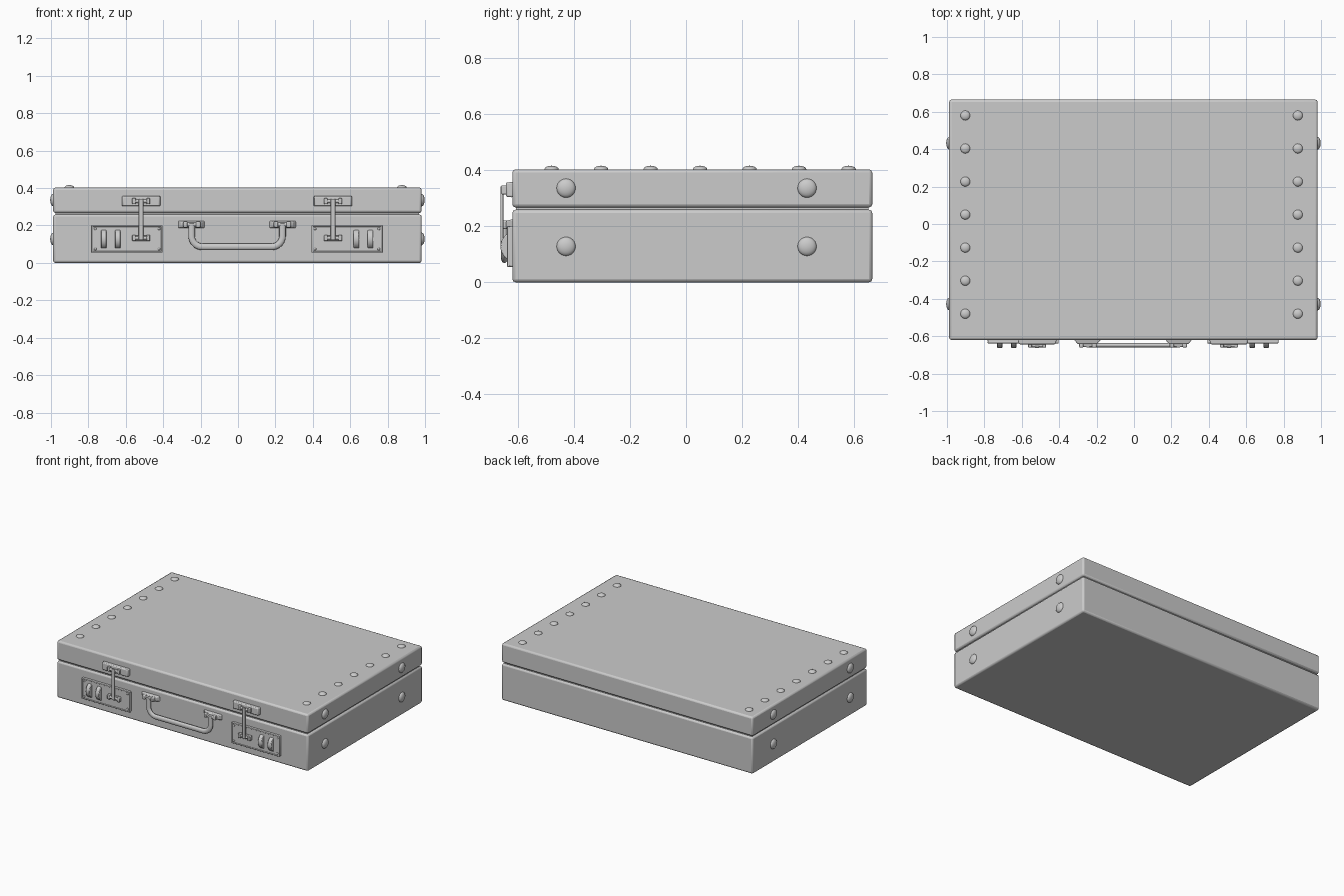
import bpy, bmesh, math
from mathutils import Matrix, Vector

if "Cube" in bpy.data.objects:
    bpy.data.objects.remove(bpy.data.objects["Cube"])

CX = -0.005      # symmetry plane of the fittings
FRONT = -0.62    # front face of the case


def finish(name, bm, bevel=0.0, segs=2):
    me = bpy.data.meshes.new(name)
    bmesh.ops.recalc_face_normals(bm, faces=bm.faces)
    bm.to_mesh(me)
    bm.free()
    ob = bpy.data.objects.new(name, me)
    bpy.context.collection.objects.link(ob)
    if bevel:
        m = ob.modifiers.new("bevel", 'BEVEL')
        m.width, m.segments = bevel, segs
        m.limit_method = 'ANGLE'
    bpy.ops.object.select_all(action='DESELECT')
    ob.select_set(True)
    bpy.context.view_layer.objects.active = ob
    bpy.ops.object.shade_smooth_by_angle(angle=math.radians(35))
    return ob


def box(name, x0, x1, y0, y1, z0, z1, bevel=0.0, taper=0.0):
    bm = bmesh.new()
    bmesh.ops.create_cube(bm, size=1)
    for v in bm.verts:
        t = taper if v.co.y < 0 else 0
        sx, sz = v.co.x * 2, v.co.z * 2
        v.co = ((x0 + x1) / 2 + sx * ((x1 - x0) / 2 - t),
                y0 if v.co.y < 0 else y1,
                (z0 + z1) / 2 + sz * ((z1 - z0) / 2 - t * 0.3))
    return finish(name, bm, bevel)


def cyl(name, centre, r, length, axis, bevel=0.0, n=32):
    bm = bmesh.new()
    rot = Vector((0, 0, 1)).rotation_difference(Vector(axis)).to_matrix().to_4x4()
    bmesh.ops.create_cone(bm, cap_ends=True, segments=n, radius1=r, radius2=r,
                          depth=length, matrix=Matrix.Translation(centre) @ rot)
    return finish(name, bm, bevel)


def dome(name, centre, r, h, axis):
    bm = bmesh.new()
    bmesh.ops.create_uvsphere(bm, u_segments=24, v_segments=12, radius=1)
    bmesh.ops.bisect_plane(bm, geom=bm.verts[:] + bm.edges[:] + bm.faces[:],
                           plane_co=(0, 0, -0.01), plane_no=(0, 0, 1), clear_inner=True)
    rot = Vector((0, 0, 1)).rotation_difference(Vector(axis)).to_matrix().to_4x4()
    bm.transform(Matrix.Translation(centre) @ rot @ Matrix.Diagonal((r, r, h, 1)))
    return finish(name, bm)


# Case shells and the recessed seam between them
box("case_base", -0.988, 0.982, FRONT, 0.665, 0, 0.259, 0.012)
box("case_lid", -0.988, 0.982, FRONT, 0.665, 0.267, 0.403, 0.012)
box("seam_core", -0.975, 0.969, FRONT + 0.013, 0.652, 0.2, 0.32)

# Rivets on the top and the ends
for x in (-0.902, 0.876):
    for i in range(7):
        dome("top_rivet", (x, -0.48 + i * 0.1767, 0.402), 0.026, 0.014, (0, 0, 1))
for s, x in ((-1, -0.987), (1, 0.981)):
    for y in (-0.428, 0.432):
        for z in (0.128, 0.336):
            dome("side_rivet", (x, y, z), 0.034, 0.017, (s, 0, 0))

for s in (-1, 1):
    def X(d):
        return CX + s * d

    def mbox(name, d0, d1, *rest, **kw):
        a, b = sorted((X(d0), X(d1)))
        return box(name, a, b, *rest, **kw)

    # Combination lock plate with raised rim and corner screws
    mbox("lock_plate", 0.398, 0.777, -0.634, FRONT + 0.005, 0.055, 0.201, 0.005)
    for z0, z1 in ((0.055, 0.063), (0.193, 0.201)):
        mbox("lock_rim", 0.398, 0.777, -0.638, -0.628, z0, z1, 0.002)
    for d0, d1 in ((0.398, 0.406), (0.769, 0.777)):
        mbox("lock_rim", d0, d1, -0.638, -0.628, 0.055, 0.201, 0.002)
    for d in (0.417, 0.758):
        for z in (0.074, 0.182):
            dome("lock_screw", (X(d), -0.634, z), 0.007, 0.005, (0, -1, 0))

    # Number wheels
    for d in (0.638, 0.713):
        cyl("number_wheel", (X(d), -0.607, 0.127), 0.055, 0.03, (1, 0, 0), 0.004, 40)

    # Latch: lid plate, hinge barrels and strap
    mbox("latch_plate", 0.408, 0.617, -0.643, FRONT + 0.005, 0.303, 0.358, 0.006, taper=0.006)
    mbox("latch_keeper", 0.468, 0.558, -0.646, -0.63, 0.117, 0.147, 0.004)
    for z in (0.33, 0.133):
        cyl("latch_pin", (X(0.513), -0.65, z), 0.009, 0.07, (1, 0, 0), 0.002, 20)
        for d in (0.475, 0.551):
            mbox("latch_lug", d - 0.01, d + 0.01, -0.66, -0.635, z - 0.016, z + 0.016, 0.004)
    mbox("latch_strap", 0.5, 0.526, -0.662, -0.652, 0.122, 0.342, 0.003)

    # Handle mounts
    mbox("handle_mount", 0.17, 0.318, -0.642, FRONT + 0.005, 0.185, 0.226, 0.005, taper=0.022)
    for d in (0.208, 0.276):
        mbox("handle_lug", d - 0.012, d + 0.012, -0.66, -0.635, 0.19, 0.221, 0.005)
    cyl("handle_pin", (X(0.242), -0.648, 0.205), 0.01, 0.07, (1, 0, 0), 0.002, 20)

# Handle: U-shaped bar swept with a flattened round section
path = [(-0.243, 0.212)]
R = 0.058
for c, a0 in ((-0.243 + R, math.pi), (0.243 - R, 1.5 * math.pi)):
    for i in range(11):
        a = a0 + i * math.pi / 20
        path.append((c + R * math.cos(a), 0.086 + R + R * math.sin(a)))
path.append((0.243, 0.212))
bm = bmesh.new()
rings, N = [], 16
for i, p in enumerate(path):
    q0, q1 = path[max(i - 1, 0)], path[min(i + 1, len(path) - 1)]
    t = Vector((q1[0] - q0[0], q1[1] - q0[1])).normalized()
    ring = []
    for k in range(N):
        a = 2 * math.pi * k / N
        w = 0.0175 * math.cos(a)
        ring.append(bm.verts.new((CX + p[0] - t.y * w, -0.648 + 0.012 * math.sin(a), p[1] + t.x * w)))
    rings.append(ring)
for r0, r1 in zip(rings, rings[1:]):
    for k in range(N):
        bm.faces.new((r0[k], r0[(k + 1) % N], r1[(k + 1) % N], r1[k]))
bm.faces.new(rings[0])
bm.faces.new(rings[-1])
finish("carry_handle", bm)
